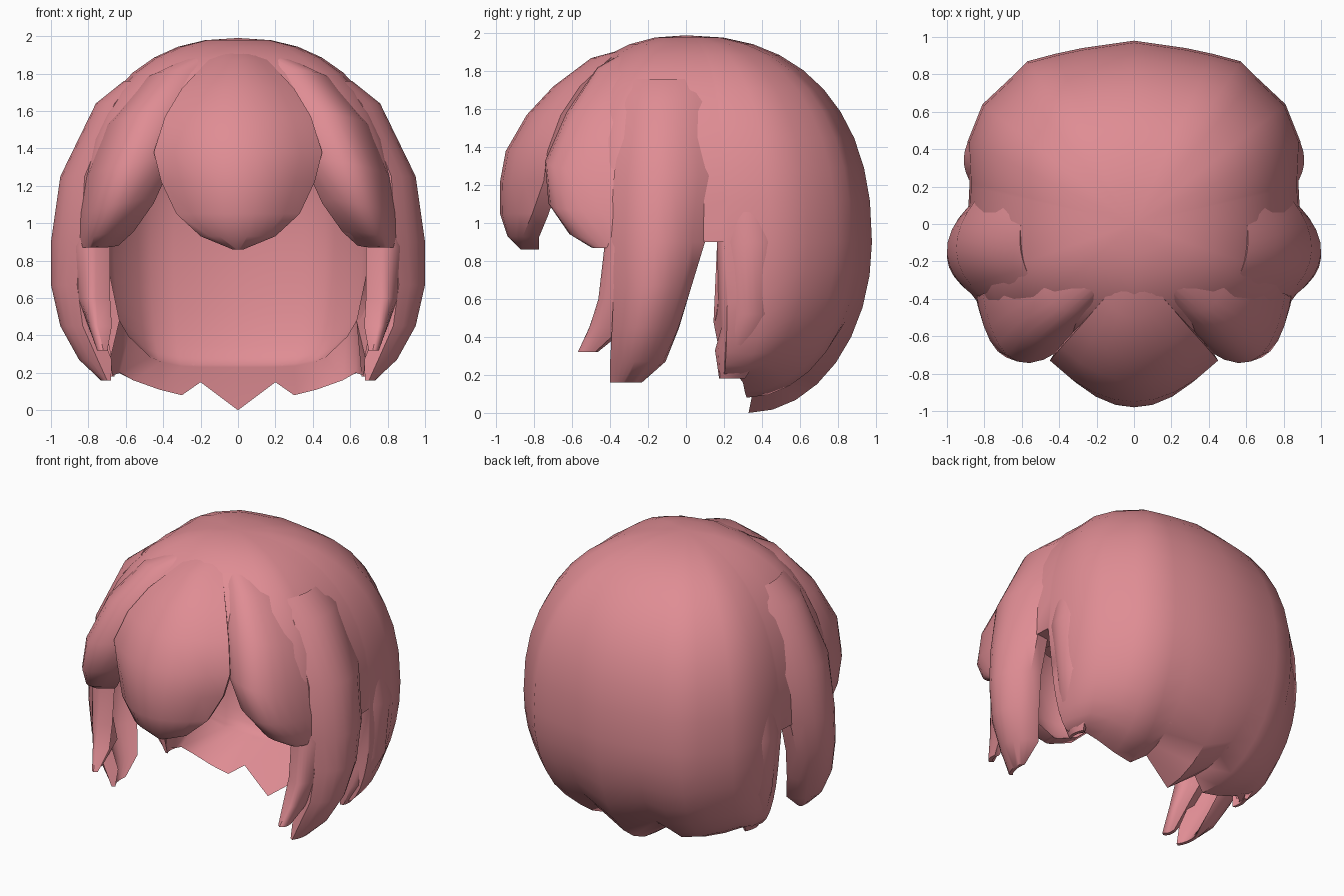
import bpy, bmesh, math
from mathutils import Vector

if "Cube" in bpy.data.objects:
    bpy.data.objects.remove(bpy.data.objects["Cube"])

pink = bpy.data.materials.new("rose pink hair")
pink.diffuse_color = (0.74, 0.265, 0.295, 1)
pink.use_nodes = True
pink.node_tree.nodes["Principled BSDF"].inputs["Base Color"].default_value = pink.diffuse_color


def finish(name, bm, mirror=False):
    bmesh.ops.remove_doubles(bm, verts=bm.verts, dist=0.0005)
    bmesh.ops.dissolve_degenerate(bm, edges=bm.edges, dist=0.0005)
    bmesh.ops.recalc_face_normals(bm, faces=bm.faces)
    me = bpy.data.meshes.new(name)
    bm.to_mesh(me)
    bm.free()
    ob = bpy.data.objects.new(name, me)
    bpy.context.collection.objects.link(ob)
    me.materials.append(pink)
    bpy.ops.object.select_all(action='DESELECT')
    ob.select_set(True)
    bpy.context.view_layer.objects.active = ob
    bpy.ops.object.shade_smooth_by_angle(angle=math.radians(42))
    if mirror:
        m = ob.modifiers.new("mirror", 'MIRROR')
        m.use_mirror_merge = False
    return ob


def skin(bm, rings):
    """Quads between closed rings of points."""
    vs = [[bm.verts.new(p) for p in r] for r in rings]
    n = len(vs[0])
    for a, b in zip(vs, vs[1:]):
        for i in range(n):
            j = (i + 1) % n
            bm.faces.new((a[i], a[j], b[j], b[i]))
    return vs


def lock(name, rows, mirror=True, thick=0.1, tip=0.1, n=8):
    """Curved strand: each row is (front edge, middle, back edge) on the outside."""
    rings = []
    for k, (a, m, b) in enumerate(rows):
        th = tip if k == len(rows) - 1 else thick
        a, m, b = Vector(a), Vector(m), Vector(b)
        c = 2 * m - (a + b) / 2
        outer = []
        for i in range(n + 1):
            t = i / n
            outer.append(a * (1 - t) ** 2 + c * 2 * t * (1 - t) + b * t * t)
        inner = []
        for p in reversed(outer):
            o = Vector((0, 0, min(p.z, 0.9)))
            inner.append(o + (p - o) * (1 - th))
        rings.append(outer + inner)
    bm = bmesh.new()
    vs = skin(bm, rings)
    for ring in (vs[0], vs[-1]):          # close both ends
        for i in range(n):
            bm.faces.new((ring[i], ring[i + 1], ring[-2 - i], ring[-1 - i]))
    return finish(name, bm, mirror)


# Cap and back: outline point at mid height, and the hem point below it
half = [((0, .98), (0, .33, .0)), ((.28, .94), (.2, .36, .15)),
        ((.42, .91), (.3, .32, .08)), ((.57, .87), (.42, .31, .11)),
        ((.65, .79), (.56, .30, .16)), ((.81, .64), (.63, .27, .2)),
        ((.89, .44), (.66, .25, .19)), ((.88, .22), (.70, .2, .2)),
        ((.88, .20), (.88, .2, .9)), ((.89, 0), (.89, 0, .9)),
        ((.86, -.3), (.86, -.3, .9)), ((.82, -.43), (.82, -.43, .9)),
        ((.68, -.58), (.68, -.58, 1.4)), ((.4, -.72), (.4, -.72, 1.4)),
        ((0, -.82), (0, -.82, 1.4))]
cols = half + [((-o[0], o[1]), (-h[0], h[1], h[2])) for o, h in half[-2:0:-1]]


def profile(o, hem, k, kz):
    """Points from crown to hem: superellipse dome, then a quarter-ellipse curl."""
    pts = []
    for i in range(11):
        a = math.pi / 2 * (1 - i / 10)
        e = 2 / 2.3
        s = max(math.cos(a), 0) ** e if i else 0
        d = math.sin(a) ** e
        z = .9 + 1.09 * kz * d
        if z < hem[2]:
            z = hem[2]
            s = (1 - ((z - .9) / (1.09 * kz)) ** 2.3) ** (1 / 2.3)
        pts.append(Vector((o[0] * k * s, o[1] * k * s, z)))
    last = pts[-1]
    for i in range(1, 9):
        a = math.pi / 2 * i / 8
        if hem[2] < .89:
            f = 1 - math.cos(a)
            pts.append(Vector((last.x + (hem[0] - last.x) * f,
                               last.y + (hem[1] - last.y) * f,
                               .9 + (hem[2] - .9) * math.sin(a))))
        else:
            pts.append(last.copy())
    return pts


columns = []
for o, h in cols:
    outer = profile(o, h, 1, 1)
    crease = h
    if h[2] < .89:
        x = abs(.72 * o[0])
        crease = (.72 * o[0], .66 * o[1], .23 + .47 * (x / .72) ** 5)
    columns.append(outer + profile(o, crease, .82, .9)[::-1])
bm = bmesh.new()
skin(bm, list(zip(*columns)))
finish("cap_and_back_hair", bm)

# Rounded middle fringe: height, half width, middle y, edge y
lock("middle_fringe", [((-w, e, z), (0, m, z), (w, e, z)) for z, w, m, e in (
    (1.93, .08, -.28, -.26), (1.87, .16, -.50, -.40), (1.72, .30, -.70, -.56),
    (1.57, .39, -.84, -.66), (1.38, .45, -.95, -.73), (1.22, .41, -.98, -.75),
    (1.05, .33, -.98, -.81), (.93, .20, -.94, -.86), (.86, .03, -.87, -.86))],
    mirror=False)

# Swept fringe on each side
lock("side_fringe", [
    ((.08, -.28, 1.92), (.16, -.26, 1.93), (.24, -.18, 1.91)),
    ((.20, -.42, 1.82), (.40, -.45, 1.81), (.52, -.22, 1.76)),
    ((.30, -.58, 1.60), (.58, -.59, 1.57), (.72, -.26, 1.51)),
    ((.40, -.68, 1.35), (.68, -.70, 1.30), (.82, -.29, 1.25)),
    ((.50, -.68, 1.13), (.73, -.68, 1.08), (.85, -.32, 1.05)),
    ((.62, -.60, .96), (.77, -.58, .93), (.85, -.36, .92)),
    ((.71, -.50, .88), (.78, -.49, .87), (.83, -.42, .87))])


def level(rows):
    return [[(x, y, z) for x, y in pts] for z, *pts in rows]


# Hanging locks beside the face and behind the ear opening
lock("front_side_lock", level([
    (1.10, (.77, -.42), (.82, -.38), (.86, -.30)),
    (.87, (.76, -.43), (.85, -.40), (.90, -.28)),
    (.60, (.76, -.46), (.83, -.43), (.87, -.30)),
    (.45, (.75, -.51), (.79, -.47), (.80, -.34)),
    (.32, (.72, -.57), (.75, -.54), (.75, -.48))]), tip=.03)
lock("large_side_lock", level([
    (1.76, (.56, -.28), (.61, -.10), (.58, .10)),
    (1.64, (.66, -.32), (.76, -.12), (.68, .12)),
    (1.25, (.82, -.38), (.95, -.14), (.84, .14)),
    (.90, (.84, -.40), (1.0, -.16), (.88, .10)),
    (.67, (.86, -.38), (1.0, -.18), (.88, .03)),
    (.45, (.83, -.39), (.95, -.22), (.84, -.04)),
    (.27, (.75, -.40), (.85, -.27), (.78, -.12)),
    (.16, (.70, -.40), (.73, -.33), (.73, -.24))]), tip=.03)
lock("rear_side_lock", level([
    (1.30, (.80, .22), (.83, .32), (.78, .45)),
    (.90, (.86, .20), (.91, .35), (.85, .50)),
    (.52, (.82, .23), (.88, .35), (.79, .48)),
    (.33, (.76, .17), (.80, .28), (.73, .41)),
    (.18, (.69, .18), (.70, .24), (.68, .31))]), tip=.03)
